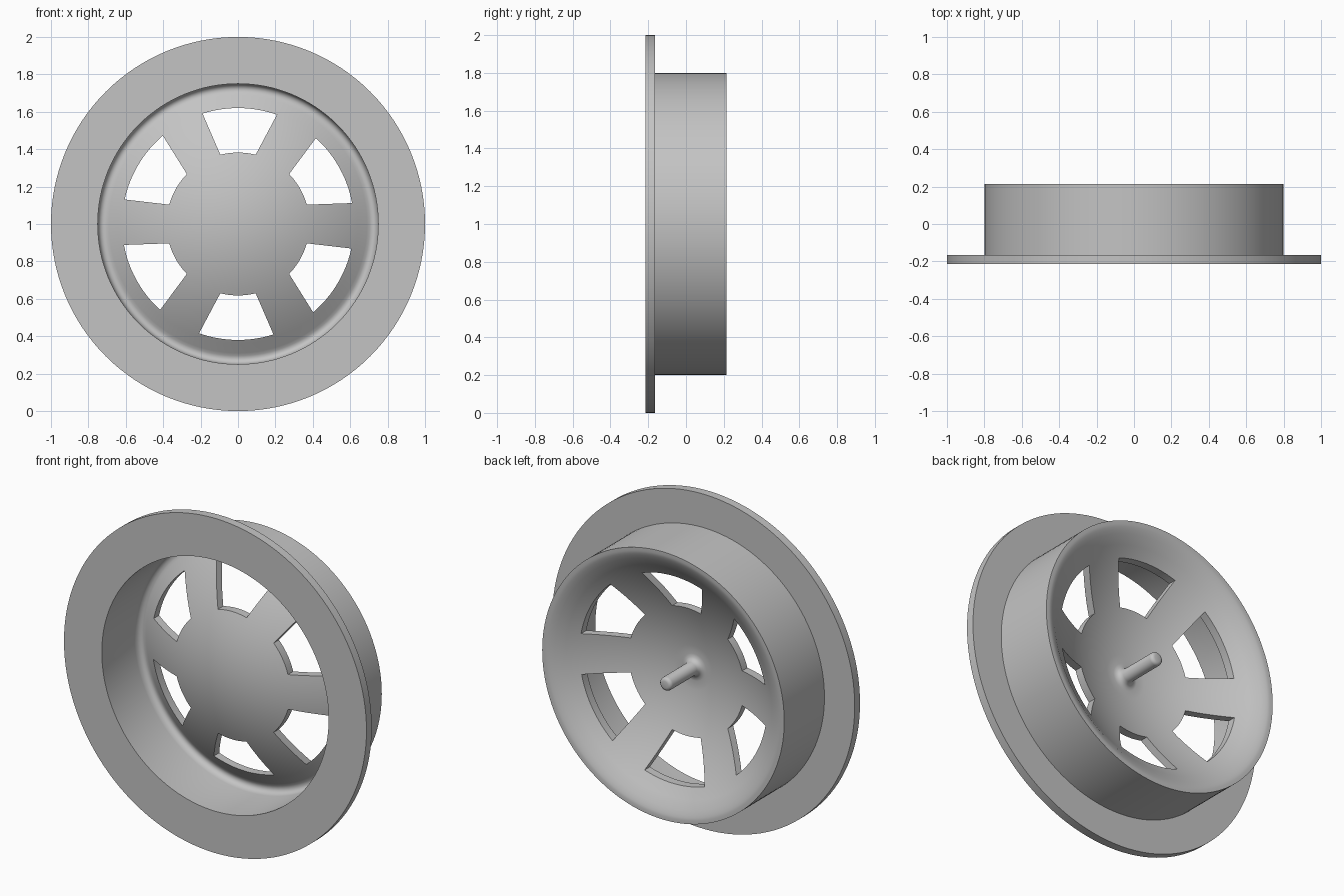
import bpy, bmesh
from math import sin, cos, pi, radians
from mathutils import Vector, Matrix

cube = bpy.data.objects.get("Cube")
if cube:
    bpy.data.objects.remove(cube)

CENTRE = Vector((0, 0, 1))
SPOKES = 6

grey = bpy.data.materials.new("plain grey")
grey.use_nodes = True
colour = (0.55, 0.55, 0.55, 1)
grey.diffuse_color = colour
grey.node_tree.nodes["Principled BSDF"].inputs["Base Color"].default_value = colour


def make_object(name, bm):
    bmesh.ops.recalc_face_normals(bm, faces=bm.faces)
    mesh = bpy.data.meshes.new(name)
    bm.to_mesh(mesh)
    bm.free()
    mesh.materials.append(grey)
    obj = bpy.data.objects.new(name, mesh)
    bpy.context.collection.objects.link(obj)
    return obj


def dome(r, apex):
    """Point on the shallow dished web at radius r."""
    return (r, apex + 0.52 * r * r)


def lathe(name, profile, steps=128):
    """Spin (radius, y) points about the wheel axis."""
    bm = bmesh.new()
    verts = [bm.verts.new((r, y, 1)) for r, y in profile]
    edges = [bm.edges.new(pair) for pair in zip(verts, verts[1:])]
    bmesh.ops.spin(bm, geom=verts + edges, cent=CENTRE, axis=(0, 1, 0),
                   angle=2 * pi, steps=steps, use_merge=True)
    bmesh.ops.remove_doubles(bm, verts=bm.verts, dist=1e-4)
    return make_object(name, bm)


# Wheel section: dished front, groove, flange, barrel, back lip, bowl, axle pin
front_web = [dome(0.69 * i / 14, -0.13) for i in range(15)]
groove = [(0.705, 0.127), (0.72, 0.131), (0.735, 0.126), (0.746, 0.112), (0.75, 0.09)]
flange = [(0.75, -0.215), (1.0, -0.215), (1.0, -0.165), (0.8, -0.165)]
back_lip = [(0.8, 0.215), (0.78, 0.215), (0.765, 0.212), (0.752, 0.206)]
back_web = [dome(0.73 - 0.65 * i / 13, -0.08) for i in range(14)]
pin_base = [(0.06, -0.073), (0.047, -0.063), (0.04, -0.045)]
pin_tip = [(0.04 - 0.02 * (1 - cos(a)), 0.18 + 0.02 * sin(a))
           for a in (0, pi / 6, pi / 3, pi / 2)] + [(0, 0.2)]
wheel = lathe("spoked_wheel", front_web + groove + flange + back_lip
              + back_web + pin_base + pin_tip)

# Tapered openings between the spokes
bm = bmesh.new()
N = 12
for k in range(SPOKES):
    outline = []
    for radius, start, end in ((0.62, 70.4, 107.8), (0.382, 104.3, 75.7)):
        for i in range(N + 1):
            a = radians(start + (end - start) * i / N + k * 360 / SPOKES)
            outline.append(bm.verts.new((radius * cos(a), -0.4, 1 + radius * sin(a))))
    face = bm.faces.new(outline)
    extruded = bmesh.ops.extrude_face_region(bm, geom=[face], use_keep_orig=True)
    moved = [v for v in extruded["geom"] if isinstance(v, bmesh.types.BMVert)]
    bmesh.ops.translate(bm, verts=moved, vec=(0, 0.8, 0))
cutter = make_object("opening_cutter", bm)
cutter.hide_render = True

cut = wheel.modifiers.new("openings", 'BOOLEAN')
cut.operation = 'DIFFERENCE'
cut.solver = 'EXACT'
cut.object = cutter

# Bake the openings so their edges can be kept sharp
depsgraph = bpy.context.evaluated_depsgraph_get()
finished = bpy.data.meshes.new_from_object(wheel.evaluated_get(depsgraph))
wheel.modifiers.clear()
wheel.data = finished
bpy.data.objects.remove(cutter)

bpy.ops.object.select_all(action='DESELECT')
wheel.select_set(True)
bpy.context.view_layer.objects.active = wheel
bpy.ops.object.shade_smooth_by_angle(angle=radians(35))
